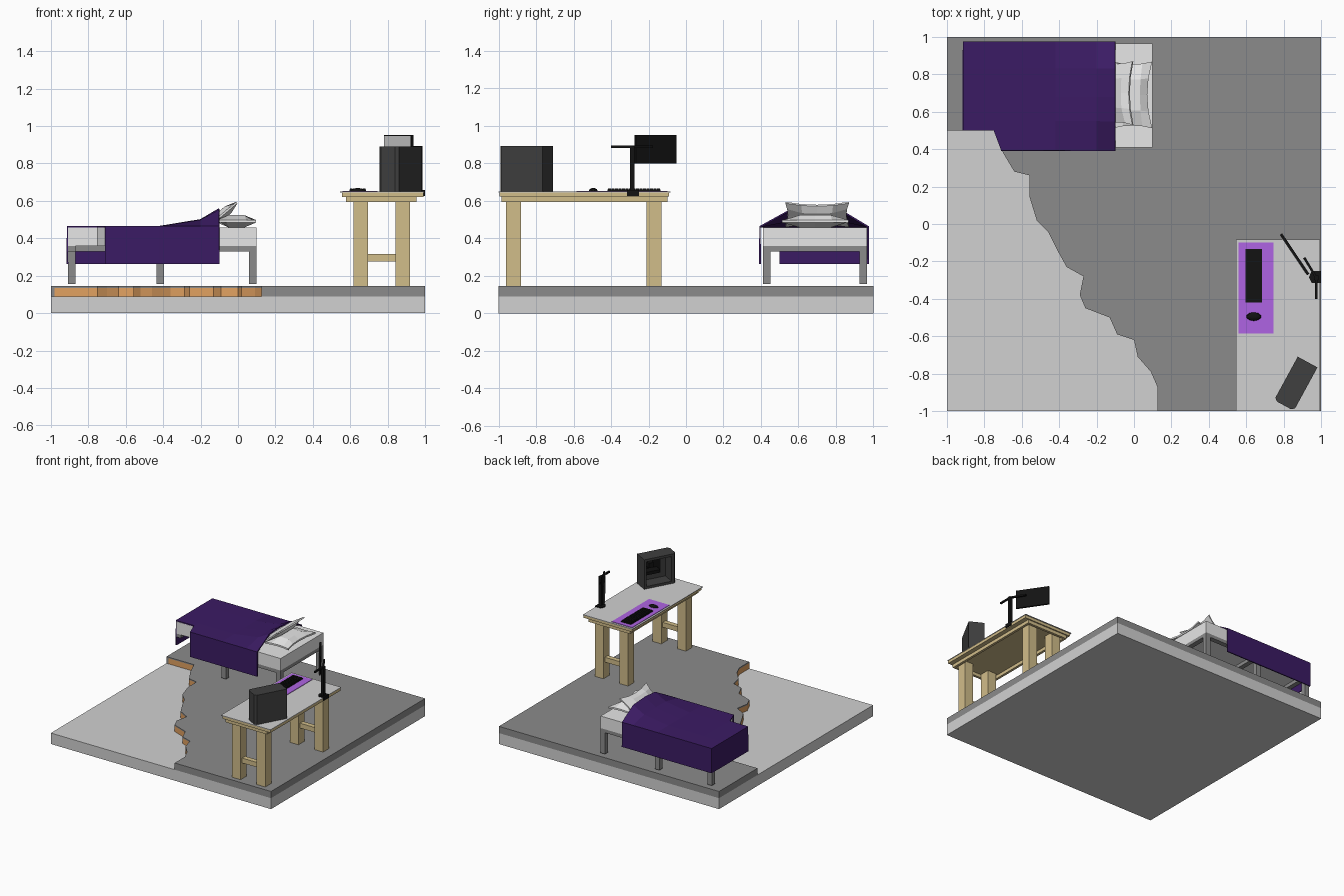
import bpy, bmesh, math
from mathutils import Vector, Matrix

if "Cube" in bpy.data.objects:
    bpy.data.objects.remove(bpy.data.objects["Cube"])


def material(name, r, g, b):
    m = bpy.data.materials.new(name)
    m.diffuse_color = (r, g, b, 1)
    m.use_nodes = True
    m.node_tree.nodes["Principled BSDF"].inputs["Base Color"].default_value = m.diffuse_color
    return m


LIGHT = material("light grey", .64, .64, .64)
MID = material("mid grey", .26, .26, .26)
ORANGE = material("broken wood orange", .76, .36, .12)
TAN = material("desk wood tan", .64, .51, .255)
PURPLE = material("blanket purple", .044, .011, .127)
VIOLET = material("mat violet", .43, .127, .77)
CHARCOAL = material("case charcoal", .05, .05, .05)
BLACK = material("black plastic", .006, .006, .006)
WHITE = material("bedding white", .86, .86, .86)


def finish(name, bm, *mats):
    bmesh.ops.recalc_face_normals(bm, faces=bm.faces)
    me = bpy.data.meshes.new(name)
    bm.to_mesh(me)
    bm.free()
    for m in mats:
        me.materials.append(m)
    ob = bpy.data.objects.new(name, me)
    bpy.context.collection.objects.link(ob)
    return ob


def boxes(name, spans, mat, matrix=Matrix()):
    """Each span is (x0, x1, y0, y1, z0, z1)."""
    bm = bmesh.new()
    for x0, x1, y0, y1, z0, z1 in spans:
        c = Vector((x0 + x1, y0 + y1, z0 + z1)) / 2
        s = Matrix.Diagonal((x1 - x0, y1 - y0, z1 - z0, 1))
        bmesh.ops.create_cube(bm, size=1, matrix=matrix @ Matrix.Translation(c) @ s)
    return finish(name, bm, mat)


def prism(name, pts, z0, z1, *mats, rule=None):
    bm = bmesh.new()
    f = bm.faces.new([bm.verts.new((x, y, z0)) for x, y in pts])
    r = bmesh.ops.extrude_face_region(bm, geom=[f])
    bmesh.ops.translate(bm, vec=(0, 0, z1 - z0),
                        verts=[v for v in r["geom"] if isinstance(v, bmesh.types.BMVert)])
    bm.normal_update()
    if rule:
        for f in bm.faces:
            f.material_index = rule(f)
    return finish(name, bm, *mats)


def beam(name, p, q, w, mat):
    d = Vector(q) - Vector(p)
    m = Matrix.Translation(p) @ d.to_track_quat('X', 'Z').to_matrix().to_4x4()
    return boxes(name, [(0, d.length, -w / 2, w / 2, -w / 2, w / 2)], mat, m)


# ground slab
boxes("ground_slab", [(-1, 1, -1, 1, 0, .09)], LIGHT)

# broken floor: orange along the torn edge, grey skin on top
torn = [(-1, .5), (-.98, .5), (-.75, .5), (-.70, .38), (-.64, .28), (-.56, .26), (-.56, .15),
        (-.52, .02), (-.46, -.04), (-.41, -.14), (-.36, -.23), (-.27, -.28),
        (-.29, -.38), (-.26, -.45), (-.13, -.50), (-.09, -.59), (0, -.62),
        (.02, -.71), (.09, -.79), (.125, -.87), (.125, -1)]
outline = torn + [(1, -1), (1, 1), (-1, 1)]


def torn_side(f):
    c = f.calc_center_median()
    return 1 if abs(f.normal.z) < .5 and max(abs(c.x), abs(c.y)) < .985 else 0


prism("floor_core", outline, .09, .135, MID, ORANGE, rule=torn_side)
prism("floor_skin", outline, .135, .145, MID)

# bed frame: the corner over the torn floor is missing
legs = [(x, x + .04, y, y + .04, .155, .35) for x in (-.435, .06) for y in (.41, .925)]
legs.append((-.91, -.87, .925, .965, .155, .35))
boxes("bed_legs", legs, MID)
boxes("bed_frame", [(-.71, .10, .41, .45, .33, .358), (-.91, .10, .925, .965, .33, .358),
                    (-.91, -.87, .5, .925, .33, .358), (.06, .10, .45, .925, .33, .358),
                    (-.435, -.395, .45, .925, .33, .358)], MID)
prism("mattress", [(-.91, .965), (-.91, .5), (-.75, .5), (-.71, .41), (.10, .41), (.10, .965)],
      .358, .457, WHITE)

# blanket: sheet raised over the pillow, with hanging sides and foot
bm = bmesh.new()
stations = [(-.912, 0), (-.75, 0), (-.71, 0), (-.42, 0), (-.20, .036), (-.10, .095)]
columns = [(.395, 0), (.55, .9), (.68, 1), (.83, .9), (.972, 0)]
top, low = {}, {}
for i, (x, h) in enumerate(stations):
    for j, (y, k) in enumerate(columns):
        y = .5 if j == 0 and i < 2 else y
        top[i, j] = bm.verts.new((x, y, .462 + h * k))
        if i == 0 or j in (0, 4):
            low[i, j] = bm.verts.new((x, y, .262))
for i in range(5):
    for j in range(4):
        bm.faces.new((top[i, j], top[i + 1, j], top[i + 1, j + 1], top[i, j + 1]))


def drape(a, b):
    bm.faces.new((top[a], top[b], low[b], low[a]))


for i in range(5):
    drape((i, 4), (i + 1, 4))
    if i >= 2:
        drape((i, 0), (i + 1, 0))
for j in range(4):
    drape((0, j), (0, j + 1))
bmesh.ops.delete(bm, geom=[v for v in bm.verts if not v.link_faces], context='VERTS')
blanket = finish("blanket", bm, PURPLE)
sol = blanket.modifiers.new("thickness", 'SOLIDIFY')
sol.thickness, sol.offset = .009, 0


# pillows: pinched corners, puffed middle
def pillow(name, loc, sx, sy, t, tilt):
    bm = bmesh.new()
    bmesh.ops.create_cube(bm, size=2)
    bmesh.ops.subdivide_edges(bm, edges=bm.edges, cuts=3, use_grid_fill=True)
    for v in bm.verts:
        x, y, z = v.co
        puff = .2 + .8 * max(0, (1 - x ** 6) * (1 - y ** 6)) ** .4
        v.co = (x * sx * (1 - .25 * (1 - y * y)), y * sy * (1 - .08 * (1 - x * x)), z * t * puff)
    ob = finish(name, bm, WHITE)
    ob.location = loc
    ob.rotation_euler = (0, -math.radians(tilt), 0)


pillow("lower_pillow", (-.008, .69, .491), .105, .178, .033, 0)
pillow("upper_pillow", (-.083, .70, .527), .10, .17, .025, 40)

# desk
boxes("desk_surface", [(.545, .995, -1, -.083, .645, .65)], LIGHT)
boxes("desk_top", [(.555, .992, -.995, -.09, .622, .645)], TAN)
boxes("desk_apron", [(.578, .598, -.985, -.1, .595, .622), (.935, .955, -.985, -.1, .595, .622),
                     (.598, .935, -.985, -.965, .595, .622), (.598, .935, -.12, -.1, .595, .622)], TAN)
boxes("desk_legs", [(x, x + .078, y, y + .078, .145, .622)
                    for x in (.618, .842) for y in (-.96, -.21)], TAN)
boxes("desk_stretchers", [(.69, .845, y, y + .04, .275, .315) for y in (-.94, -.19)], TAN)

# mat, keyboard and mouse
boxes("desk_mat", [(.56, .745, -.585, -.10, .65, .654)], VIOLET)
boxes("keyboard_base", [(.595, .685, -.42, -.135, .654, .661)], BLACK)
boxes("keyboard_keys", [(.599 + r * .0168, .6135 + r * .0168, -.416 + c * .0186, -.4 + c * .0186, .661, .667)
                        for r in range(5) for c in range(15)], BLACK)
bm = bmesh.new()
bmesh.ops.create_uvsphere(bm, u_segments=10, v_segments=6, radius=1)
for v in bm.verts:
    v.co = (.64 + v.co.x * .04, -.495 + v.co.y * .023, .654 + max(v.co.z, 0) * .015)
bmesh.ops.remove_doubles(bm, verts=bm.verts, dist=.0005)
finish("mouse", bm, BLACK)

# monitor stand with two arms
prism("stand_clamp", [(.935, -.285), (.95, -.25), (1, -.25), (1, -.315), (.95, -.315)], .627, .658, BLACK)
boxes("stand_pole", [(.963, .987, -.30, -.276, .655, .893)], BLACK)
beam("rear_arm", (.975, -.288, .888), (.975, -.40, .888), .013, BLACK)
beam("front_arm", (.975, -.288, .888), (.91, -.18, .888), .013, BLACK)

# monitor: local x along its width, local +y is the back
mon = Matrix.Translation((.859, -.162, .876)) @ Matrix.Rotation(math.atan2(-.83, .56), 4, 'Z')
boxes("monitor_panel", [(-.13, .13, -.007, .007, -.076, .076)], BLACK, mon)
boxes("monitor_screen", [(-.125, .125, -.009, -.006, -.070, .070)], LIGHT, mon)

# computer case: local x along its length, open towards local +y
case = Matrix.Translation((.865, -.854, .65)) @ Matrix.Rotation(math.radians(61.4), 4, 'Z')
boxes("case_shell", [(-.11, .132, -.06, -.045, 0, .242), (-.11, .132, -.045, .06, 0, .02),
                     (-.11, .132, -.045, .06, .222, .242), (.115, .132, -.045, .06, .02, .222)],
      CHARCOAL, case)
front = prism("case_front", [(-.132, -.042), (-.132, .042), (-.118, .06), (-.095, .06), (-.095, -.06), (-.118, -.06)],
              0, .242, CHARCOAL)
front.matrix_world = case
boxes("case_parts", [(-.05, .10, -.045, -.038, .06, .21), (-.02, .115, -.04, .02, .09, .115),
                     (.03, .07, -.04, .01, .14, .18)], BLACK, case)
